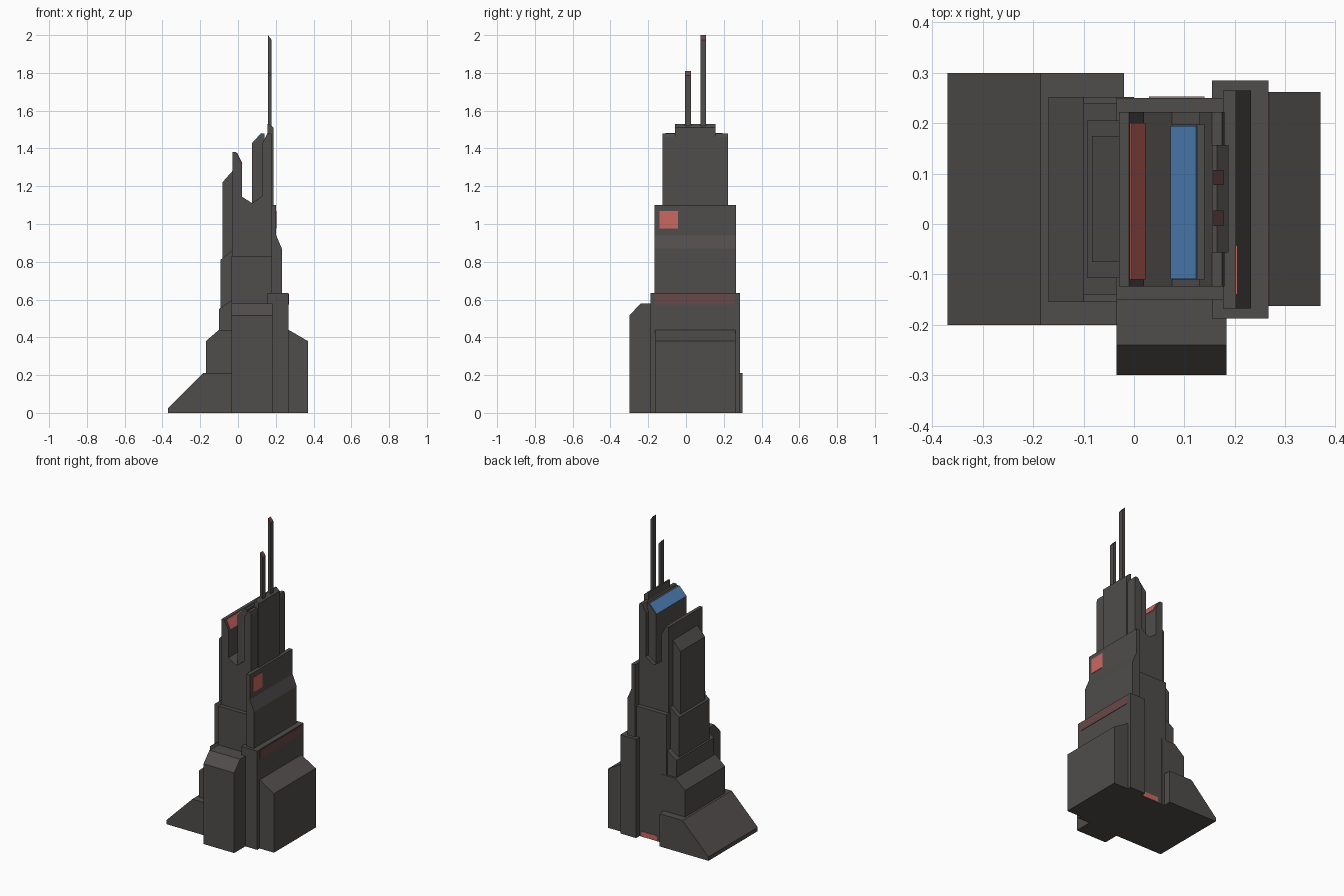
import bpy, bmesh
from mathutils import Vector

if "Cube" in bpy.data.objects:
    bpy.data.objects.remove(bpy.data.objects["Cube"])


def material(name, rgb):
    m = bpy.data.materials.new(name)
    m.diffuse_color = (*rgb, 1)
    m.use_nodes = True
    m.node_tree.nodes["Principled BSDF"].inputs["Base Color"].default_value = m.diffuse_color
    return m


STONE = material("charcoal grey", (0.080, 0.074, 0.071))
RED = material("light red", (0.60, 0.14, 0.12))
DARK_RED = material("dull dark red", (0.14, 0.065, 0.063))
BLUE = material("window blue", (0.08, 0.22, 0.48))


def finish(name, bm, mats):
    bmesh.ops.recalc_face_normals(bm, faces=bm.faces)
    me = bpy.data.meshes.new(name)
    bm.to_mesh(me)
    bm.free()
    for m in mats:
        me.materials.append(m)
    ob = bpy.data.objects.new(name, me)
    bpy.context.collection.objects.link(ob)
    return ob


def extrude(name, pts, lo, hi, axis="y", mat=STONE, top_mat=None):
    """Extrude a closed profile (xz along y, or yz along x)."""
    bm = bmesh.new()
    if axis == "y":
        verts = [bm.verts.new((a, lo, z)) for a, z in pts]
        step = Vector((0, hi - lo, 0))
    else:
        verts = [bm.verts.new((lo, a, z)) for a, z in pts]
        step = Vector((hi - lo, 0, 0))
    face = bm.faces.new(verts)
    ext = bmesh.ops.extrude_face_region(bm, geom=[face])
    bmesh.ops.translate(bm, vec=step,
                        verts=[g for g in ext["geom"] if isinstance(g, bmesh.types.BMVert)])
    bmesh.ops.recalc_face_normals(bm, faces=bm.faces)
    if top_mat:
        for f in bm.faces:
            f.material_index = 1 if f.normal.z > 0.3 else 0
    return finish(name, bm, [mat] + ([top_mat] if top_mat else []))


def box(name, x0, x1, y0, y1, z0, z1, mat=STONE):
    return extrude(name, [(x0, z0), (x1, z0), (x1, z1), (x0, z1)], y0, y1, mat=mat)


def slope_plate(name, a, b, y0, y1, mat, t=0.003):
    """Thin plate lying on the sloped line a-b (xz)."""
    a, b = Vector(a), Vector(b)
    d = (b - a).normalized()
    n = Vector((-d.y, d.x)) * t
    extrude(name, [a - n, b - n, b + n, a + n], y0, y1, mat=mat)


# Sloping left foot
extrude("left_foot", [(-0.37, 0), (-0.02, 0), (-0.02, 0.21), (-0.185, 0.21), (-0.37, 0.025)],
        -0.20, 0.30)

# Stepped left tiers: outer x, shoulder x, shoulder z, top z, y range
tiers = [(-0.17, -0.10, 0.38, 0.44, -0.155, 0.252),
         (-0.10, -0.03, 0.55, 0.60, -0.14, 0.24),
         (-0.093, -0.03, 0.81, 0.86, -0.107, 0.205),
         (-0.083, -0.03, 1.22, 1.28, -0.075, 0.175)]
for i, (xo, xs, zs, zt, y0, y1) in enumerate(tiers):
    extrude(f"left_tier_{i + 1}",
            [(xo, 0), (0, 0), (0, zt), (xs, zt), (xo, zs)], y0, y1)

# Central core and forked crown
box("core_lower", -0.035, 0.18, -0.15, 0.25, 0, 0.83)
extrude("core_fork", [(-0.03, 0.8), (0.18, 0.8), (0.18, 1.46), (0.175, 1.48), (0.155, 1.48),
                      (0.13, 1.43), (0.13, 1.15), (0.075, 1.11), (0.02, 1.145), (0.02, 1.32),
                      (-0.01, 1.38), (-0.03, 1.38)], -0.124, 0.222)
extrude("fork_inner_slab", [(0.075, 1.10), (0.14, 1.10), (0.14, 1.48), (0.125, 1.48),
                            (0.075, 1.425)], -0.11, 0.197)
slope_plate("blue_skylight", (0.075, 1.425), (0.125, 1.48), -0.109, 0.194, BLUE)
slope_plate("red_prong_panel", (-0.008, 1.376), (0.02, 1.32), -0.11, 0.20, RED)

# Front block
extrude("front_block", [(-0.30, 0), (-0.14, 0), (-0.14, 0.58), (-0.24, 0.58), (-0.30, 0.515)],
        -0.035, 0.183, axis="x")

# Right side masses
box("right_slab", 0.155, 0.267, -0.187, 0.285, 0, 0.635)
extrude("right_foot", [(0.25, 0), (0.37, 0), (0.37, 0.38), (0.267, 0.44), (0.25, 0.44)],
        -0.163, 0.262)
extrude("right_upper_slab", [(0.177, 0.6), (0.232, 0.6), (0.232, 0.87), (0.202, 0.94),
                             (0.202, 1.10), (0.177, 1.10)], -0.168, 0.265)

# Mast housing and the two masts
extrude("mast_housing", [(0.155, 1.05), (0.187, 1.05), (0.187, 1.51), (0.165, 1.53),
                         (0.155, 1.53)], -0.057, 0.157)
for name, y0, y1, z in (("tall_mast", 0.077, 0.107, 2.0), ("short_mast", -0.004, 0.027, 1.81)):
    extrude(name, [(0.158, 1.5), (0.178, 1.5), (0.178, z - 0.025), (0.158, z)], y0, y1,
            top_mat=DARK_RED)

# Painted plates on the walls
box("right_red_window", 0.200, 0.205, -0.14, -0.043, 0.975, 1.07, RED)
box("right_stripe", 0.265, 0.270, -0.163, 0.257, 0.575, 0.63, DARK_RED)
box("back_red_doorway", 0.03, 0.14, 0.248, 0.253, 0.002, 0.035, RED)
